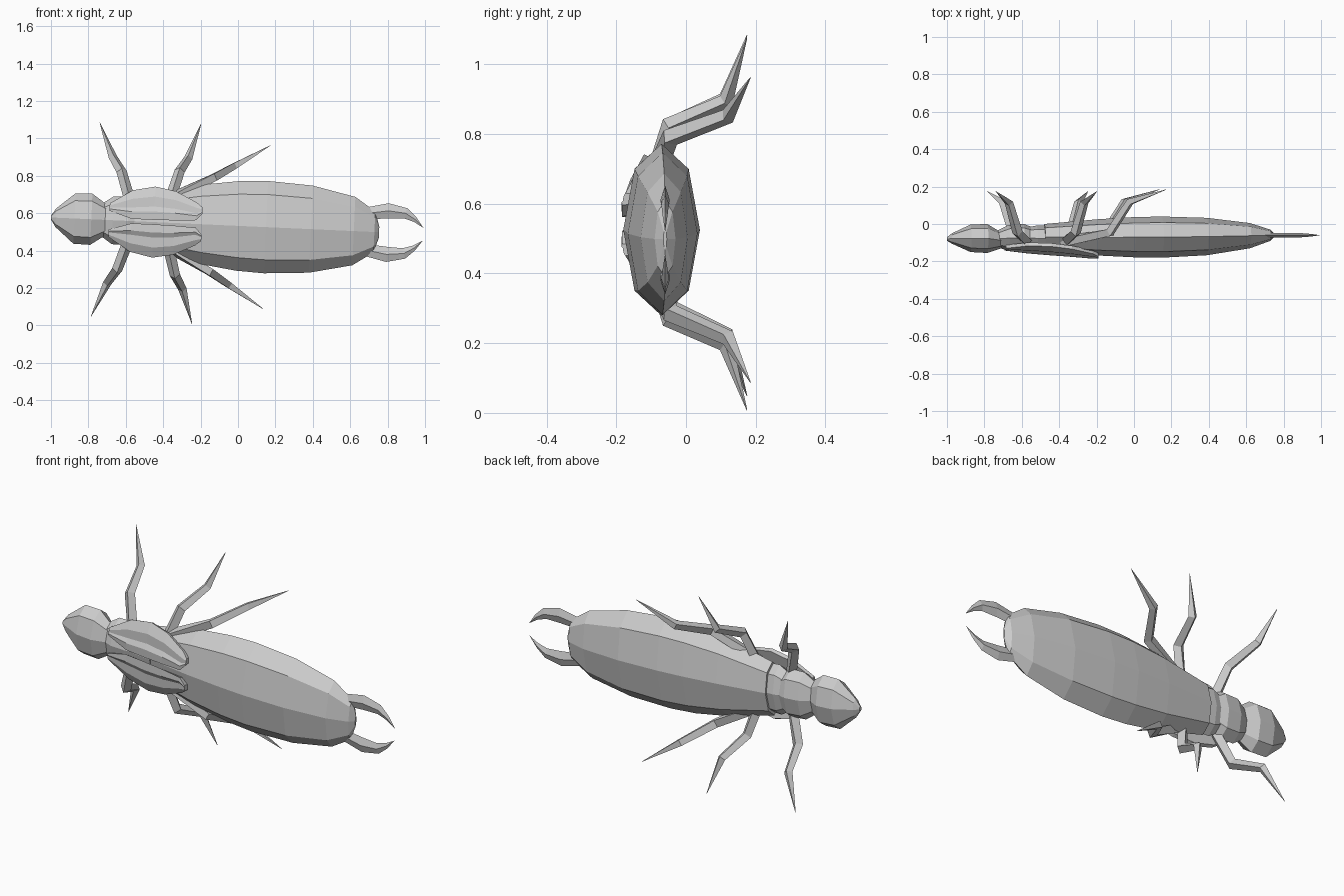
import bpy, bmesh, math
from mathutils import Vector, Matrix

cube = bpy.data.objects.get("Cube")
if cube:
    bpy.data.objects.remove(cube, do_unlink=True)

grey = bpy.data.materials.new("shell grey")
grey.use_nodes = True
grey.diffuse_color = (0.6, 0.6, 0.6, 1)
grey.node_tree.nodes["Principled BSDF"].inputs["Base Color"].default_value = (0.6, 0.6, 0.6, 1)

# The whole body is built along x, then tilted slightly and lifted
PLACE = Matrix.Translation((0, 0, 0.532)) @ Matrix.Rotation(0.045, 4, 'Y')


def finish(name, bm):
    bmesh.ops.recalc_face_normals(bm, faces=bm.faces)
    bm.transform(PLACE)
    mesh = bpy.data.meshes.new(name)
    bm.to_mesh(mesh)
    bm.free()
    mesh.materials.append(grey)
    obj = bpy.data.objects.new(name, mesh)
    bpy.context.collection.objects.link(obj)
    return obj


def loft(name, rings):
    """Skin a row of closed rings and cap both ends."""
    bm = bmesh.new()
    rows = [[bm.verts.new(p) for p in ring] for ring in rings]
    n = len(rows[0])
    for a, b in zip(rows, rows[1:]):
        for i in range(n):
            j = (i + 1) % n
            bm.faces.new((a[i], a[j], b[j], b[i]))
    bm.faces.new(rows[0])
    bm.faces.new(rows[-1])
    bmesh.ops.remove_doubles(bm, verts=bm.verts, dist=0.0005)
    return finish(name, bm)


def body_part(name, stations):
    """Eight-sided body segment; stations are x, half width, y front, y back."""
    rings = []
    for x, w, y0, y1 in stations:
        mid, depth = (y0 + y1) / 2, (y1 - y0) / 2
        rings.append([(x, mid + depth * math.cos(a), w * math.sin(a))
                      for a in (k * math.pi / 4 for k in range(8))])
    loft(name, rings)


def mirrored(points, side):
    return [Vector((x, y, z * side)) for x, y, z in points]


def leg(name, path, radii):
    """Four-sided tapering tube through the joints."""
    rings = []
    for i, p in enumerate(path):
        d = (path[min(i + 1, len(path) - 1)] - path[max(i - 1, 0)]).normalized()
        u = d.cross(Vector((1, 0, 0))).normalized()
        v = d.cross(u)
        rings.append([p + radii[i] * (u * math.cos(a) + v * math.sin(a))
                      for a in (k * math.pi / 2 for k in range(4))])
    loft(name, rings)


# Body
body_part("head", [(-1.0, 0.012, -0.09, -0.07), (-0.975, 0.05, -0.105, -0.05),
                   (-0.875, 0.135, -0.15, -0.003), (-0.785, 0.137, -0.155, 0.0),
                   (-0.71, 0.085, -0.13, -0.045)])
body_part("front_thorax", [(-0.74, 0.08, -0.12, -0.04), (-0.67, 0.128, -0.145, -0.005),
                           (-0.59, 0.13, -0.145, 0.0), (-0.55, 0.10, -0.135, -0.015)])
body_part("rear_thorax", [(-0.58, 0.10, -0.13, -0.02), (-0.52, 0.135, -0.145, -0.008),
                          (-0.43, 0.13, -0.15, -0.01)])
body_part("abdomen", [(-0.48, 0.145, -0.14, 0.0), (-0.2, 0.212, -0.168, 0.025),
                      (0.0, 0.24, -0.178, 0.037), (0.15, 0.247, -0.18, 0.04),
                      (0.39, 0.233, -0.167, 0.033), (0.62, 0.183, -0.13, 0.005),
                      (0.73, 0.11, -0.09, -0.03), (0.755, 0.03, -0.065, -0.055)])

# Wing cases: x, inner edge, outer edge, y at the inner edge
WING = [(-0.69, 0.05, 0.09, -0.14), (-0.57, 0.012, 0.165, -0.155),
        (-0.45, 0.012, 0.19, -0.165), (-0.34, 0.014, 0.17, -0.173),
        (-0.225, 0.02, 0.115, -0.183), (-0.193, 0.055, 0.09, -0.183)]
# Legs: joints from hip to tip
LEGS = {
    "front_leg": [(-0.58, -0.09, 0.1), (-0.635, -0.045, 0.262), (-0.685, 0.115, 0.338), (-0.763, 0.175, 0.518)],
    "middle_leg": [(-0.37, -0.09, 0.12), (-0.325, -0.045, 0.278), (-0.282, 0.115, 0.35), (-0.222, 0.175, 0.535)],
    "rear_leg": [(-0.39, -0.095, 0.12), (-0.14, -0.045, 0.252), (-0.035, 0.12, 0.318), (0.155, 0.185, 0.438)],
}
# Pincers: x of outer edge, outer edge, x of inner edge, inner edge, half thickness
PINCER = [(0.66, 0.125, 0.68, 0.065, 0.012), (0.80, 0.157, 0.80, 0.076, 0.013),
          (0.90, 0.135, 0.885, 0.08, 0.011), (0.95, 0.09, 0.94, 0.063, 0.007),
          (0.99, 0.035, 0.99, 0.034, 0.0005)]

for side, label in ((1, "upper"), (-1, "lower")):
    # Ridged shell, thin towards both edges
    rings = []
    for x, a, b, y in WING:
        w = b - a
        slope = 0.25 * w
        rings.append(mirrored([(x, y, a), (x, y - 0.002, a + w * 0.25),
                               (x, y + slope * 0.3, a + w * 0.4),
                               (x, y + slope * 0.35, a + w * 0.7),
                               (x, y + slope, b),
                               (x, y + slope + 0.018, b - w * 0.05),
                               (x, y + 0.025, a + w * 0.1)], side))
    loft(label + "_wing_case", rings)

    for name, path in LEGS.items():
        leg(label + "_" + name, mirrored(path, side), (0.03, 0.028, 0.023, 0.001))

    rings = [mirrored([(xo, -0.06, o), ((xo + xi) / 2, -0.06 - t, (o + i) / 2),
                       (xi, -0.06, i), ((xo + xi) / 2, -0.06 + t, (o + i) / 2)], side)
             for xo, o, xi, i, t in PINCER]
    loft(label + "_pincer", rings)
